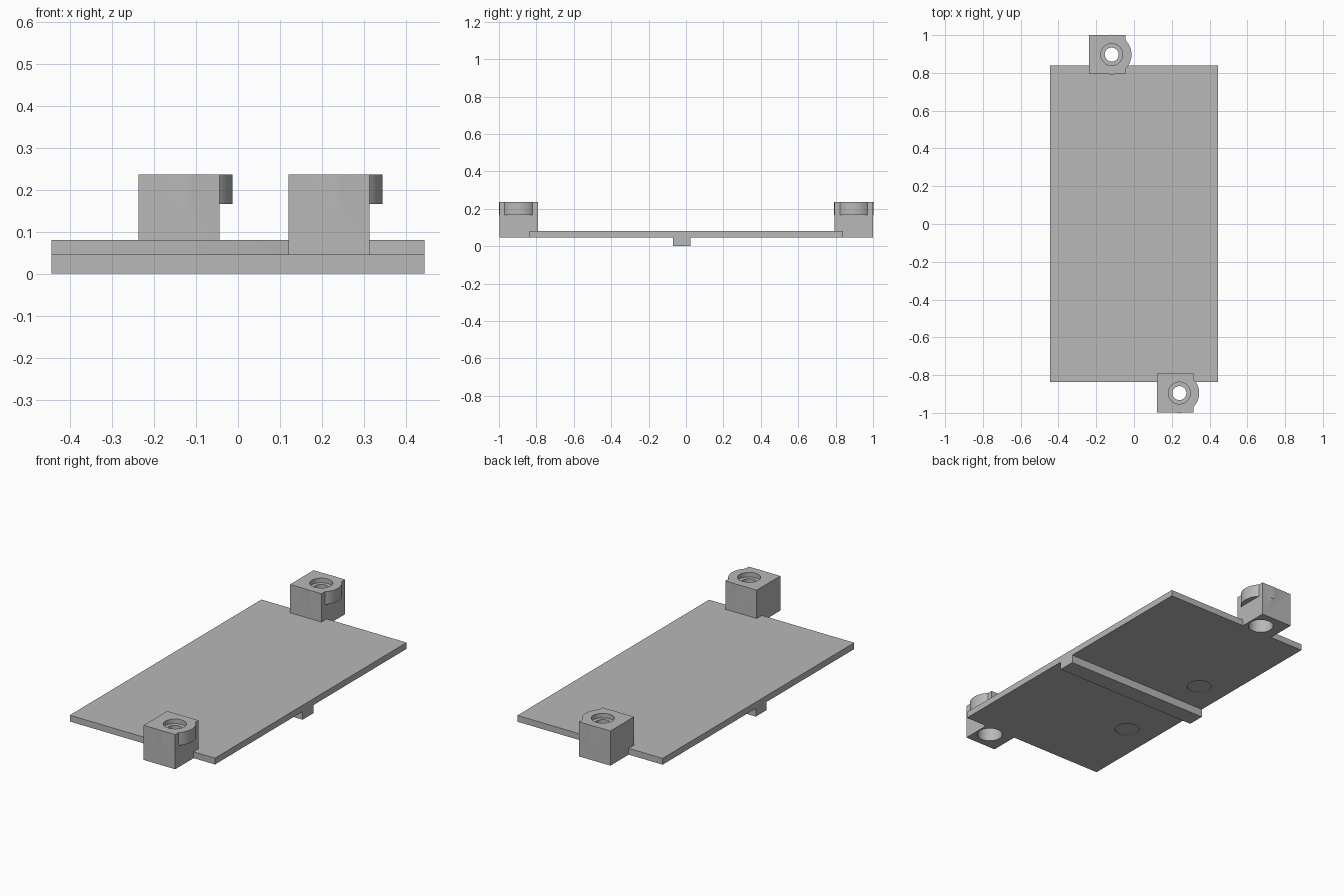
import bpy
import bmesh
from mathutils import Matrix, Vector

if "Cube" in bpy.data.objects:
    bpy.data.objects.remove(bpy.data.objects["Cube"], do_unlink=True)

grey = bpy.data.materials.new("plain grey")
grey.use_nodes = True
colour = (0.48, 0.48, 0.48, 1)
grey.diffuse_color = colour
grey.node_tree.nodes["Principled BSDF"].inputs["Base Color"].default_value = colour


def add_object(name, bm):
    mesh = bpy.data.meshes.new(name)
    bm.to_mesh(mesh)
    bm.free()
    mesh.materials.append(grey)
    obj = bpy.data.objects.new(name, mesh)
    bpy.context.collection.objects.link(obj)
    return obj


def box(name, low, high):
    low, high = Vector(low), Vector(high)
    bm = bmesh.new()
    place = Matrix.Translation((low + high) / 2) @ Matrix.Diagonal((*(high - low), 1))
    bmesh.ops.create_cube(bm, size=1, matrix=place)
    return add_object(name, bm)


def cylinder(name, x, y, radius, bottom, top):
    bm = bmesh.new()
    bmesh.ops.create_cone(bm, cap_ends=True, segments=64, radius1=radius, radius2=radius,
                          depth=top - bottom,
                          matrix=Matrix.Translation((x, y, (bottom + top) / 2)))
    return add_object(name, bm)


def combine(obj, tool, operation, keep=False):
    """Apply a boolean and discard the tool unless it is needed again."""
    tool.hide_render = True
    mod = obj.modifiers.new("boolean", "BOOLEAN")
    mod.operation, mod.solver, mod.object = operation, "EXACT", tool
    bpy.context.view_layer.update()
    result = obj.evaluated_get(bpy.context.evaluated_depsgraph_get())
    mesh = bpy.data.meshes.new_from_object(result)
    obj.modifiers.clear()
    obj.data = mesh
    if not keep:
        bpy.data.objects.remove(tool, do_unlink=True)


base, plate_top, shelf, top = 0.045, 0.08, 0.166, 0.237
half_width = 0.445

# Flat plate and the rib across its underside
plate = box("plate", (-half_width, -0.837, base), (half_width, 0.84, plate_top))
rib = box("underside_rib", (-half_width, -0.07, 0), (half_width, 0.025, base))

# Shallow round marks under the plate
for y in (-0.39, 0.2):
    combine(plate, cylinder("mark_cutter", -0.28, y, 0.063, 0.03, base + 0.004), "DIFFERENCE")

# Screw mounts: block, rounded lip, stepped hole, wide recess from below
mounts = []
for name, x, y in (("front_mount", 0.24, -0.895), ("back_mount", -0.118, 0.897)):
    mount = box(name, (x - 0.119, y - 0.103, base), (x + 0.074, y + 0.103, top))
    combine(mount, cylinder("lip", x, y, 0.105, shelf, top), "UNION")
    recess = cylinder("recess_cutter", x, y, 0.065, 0, shelf)
    combine(plate, recess, "DIFFERENCE", keep=True)
    combine(mount, recess, "DIFFERENCE")
    combine(mount, cylinder("bore_cutter", x, y, 0.037, 0.1, 0.3), "DIFFERENCE")
    combine(mount, cylinder("counterbore_cutter", x, y, 0.058, top - 0.025, 0.3), "DIFFERENCE")
    mounts.append(mount)

# Smooth the round walls, keep the edges sharp
bpy.ops.object.select_all(action="DESELECT")
for obj in [plate] + mounts:
    obj.select_set(True)
bpy.context.view_layer.objects.active = plate
bpy.ops.object.shade_smooth_by_angle(angle=0.5)
